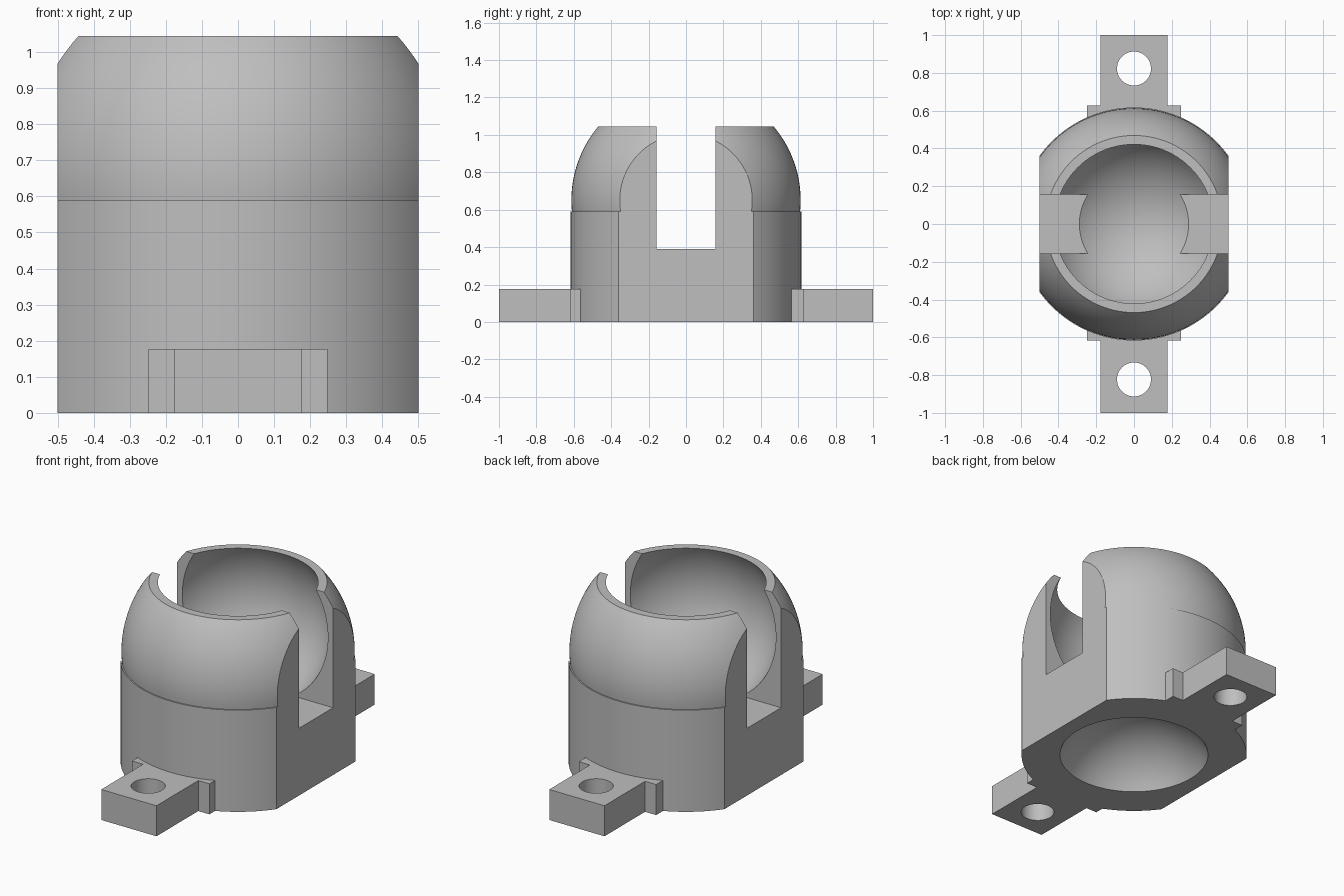
import bpy
import bmesh
from math import sin, cos, pi, radians, asin, sqrt

cube = bpy.data.objects.get("Cube")
if cube:
    bpy.data.objects.remove(cube, do_unlink=True)

SEGMENTS = 128
HEIGHT = 1.045      # top lip
STEP = 0.59         # where the straight wall meets the dome
TAB_TOP = 0.177

grey = bpy.data.materials.new("light grey plastic")
grey.use_nodes = True
colour = (0.52, 0.52, 0.52, 1)
grey.diffuse_color = colour
grey.node_tree.nodes["Principled BSDF"].inputs["Base Color"].default_value = colour


def new_object(name, bm):
    bmesh.ops.recalc_face_normals(bm, faces=bm.faces)
    mesh = bpy.data.meshes.new(name)
    bm.to_mesh(mesh)
    bm.free()
    mesh.materials.append(grey)
    obj = bpy.data.objects.new(name, mesh)
    bpy.context.collection.objects.link(obj)
    return obj


def box(name, x0, x1, y0, y1, z0, z1):
    bm = bmesh.new()
    bmesh.ops.create_cube(bm, size=1)
    for v in bm.verts:
        v.co = (x1 if v.co.x > 0 else x0,
                y1 if v.co.y > 0 else y0,
                z1 if v.co.z > 0 else z0)
    return new_object(name, bm)


def cylinder(name, radius, y, z0, z1):
    bm = bmesh.new()
    bmesh.ops.create_cone(bm, cap_ends=True, segments=48,
                          radius1=radius, radius2=radius, depth=z1 - z0)
    bmesh.ops.translate(bm, verts=bm.verts, vec=(0, y, (z0 + z1) / 2))
    return new_object(name, bm)


def boolean(target, tool, operation):
    tool.hide_render = True
    mod = target.modifiers.new(operation, 'BOOLEAN')
    mod.operation = operation
    mod.solver = 'EXACT'
    mod.object = tool
    bpy.context.view_layer.objects.active = target
    bpy.ops.object.modifier_apply(modifier=mod.name)
    bpy.data.objects.remove(tool, do_unlink=True)


def arc(radius, centre, start, end, steps):
    """Points (r, z) on a sphere outline; angles are elevations."""
    angles = [start + (end - start) * i / steps for i in range(steps + 1)]
    return [(max(radius * cos(a), 0), centre + radius * sin(a)) for a in angles]


def lathe(name, profile):
    bm = bmesh.new()
    verts = [bm.verts.new((r, 0, z)) for r, z in profile]
    edges = [bm.edges.new(pair) for pair in zip(verts, verts[1:])]
    bmesh.ops.spin(bm, geom=verts + edges, cent=(0, 0, 0), axis=(0, 0, 1),
                   angle=2 * pi, steps=SEGMENTS, use_duplicate=False)
    bmesh.ops.remove_doubles(bm, verts=bm.verts, dist=1e-4)
    return new_object(name, bm)


# Socket: hollow underside, straight wall, domed shoulder, lip and ball seat
DOME_R, DOME_Z = 0.613, 0.65
SEAT_R, SEAT_Z = 0.493, 0.789
UNDER_R, UNDER_Z = 0.455, -0.205
profile = (
    arc(UNDER_R, UNDER_Z, pi / 2, asin(-UNDER_Z / UNDER_R), 14)
    + [(0.617, 0), (0.617, STEP)]
    + arc(DOME_R, DOME_Z, asin((STEP - DOME_Z) / DOME_R),
          asin((HEIGHT - DOME_Z) / DOME_R), 20)
    + arc(SEAT_R, SEAT_Z, asin((HEIGHT - SEAT_Z) / SEAT_R), -pi / 2, 36)
)
socket = lathe("ball_socket", profile)

# Flat sides
for s in (-1, 1):
    x0, x1 = sorted((s * 0.5, s * 0.9))
    boolean(socket, box("side_cutter", x0, x1, -1, 1, -0.2, 1.3), 'DIFFERENCE')

# Slot across the socket
boolean(socket, box("slot_cutter", -1, 1, -0.157, 0.157, 0.39, 1.3), 'DIFFERENCE')

# Mounting tabs with a wider foot against the wall and a screw hole
for name, s, foot in (("front", -1, 0.617), ("back", 1, 0.628)):
    y0, y1 = sorted((s * 0.56, s))
    tab = box(name + "_mounting_tab", -0.177, 0.177, y0, y1, 0, TAB_TOP)
    y0, y1 = sorted((s * 0.55, s * foot))
    boolean(tab, box("foot", -0.248, 0.248, y0, y1, 0, TAB_TOP), 'UNION')
    boolean(tab, cylinder("screw_cutter", 0.09, s * 0.823, -0.1, 0.3), 'DIFFERENCE')

# Smooth curves, sharp edges
bpy.ops.object.select_all(action='DESELECT')
for obj in bpy.context.collection.objects:
    if obj.type == 'MESH' and obj.data.materials and obj.data.materials[0] == grey:
        obj.select_set(True)
        bpy.context.view_layer.objects.active = obj
bpy.ops.object.shade_smooth_by_angle(angle=radians(30))
